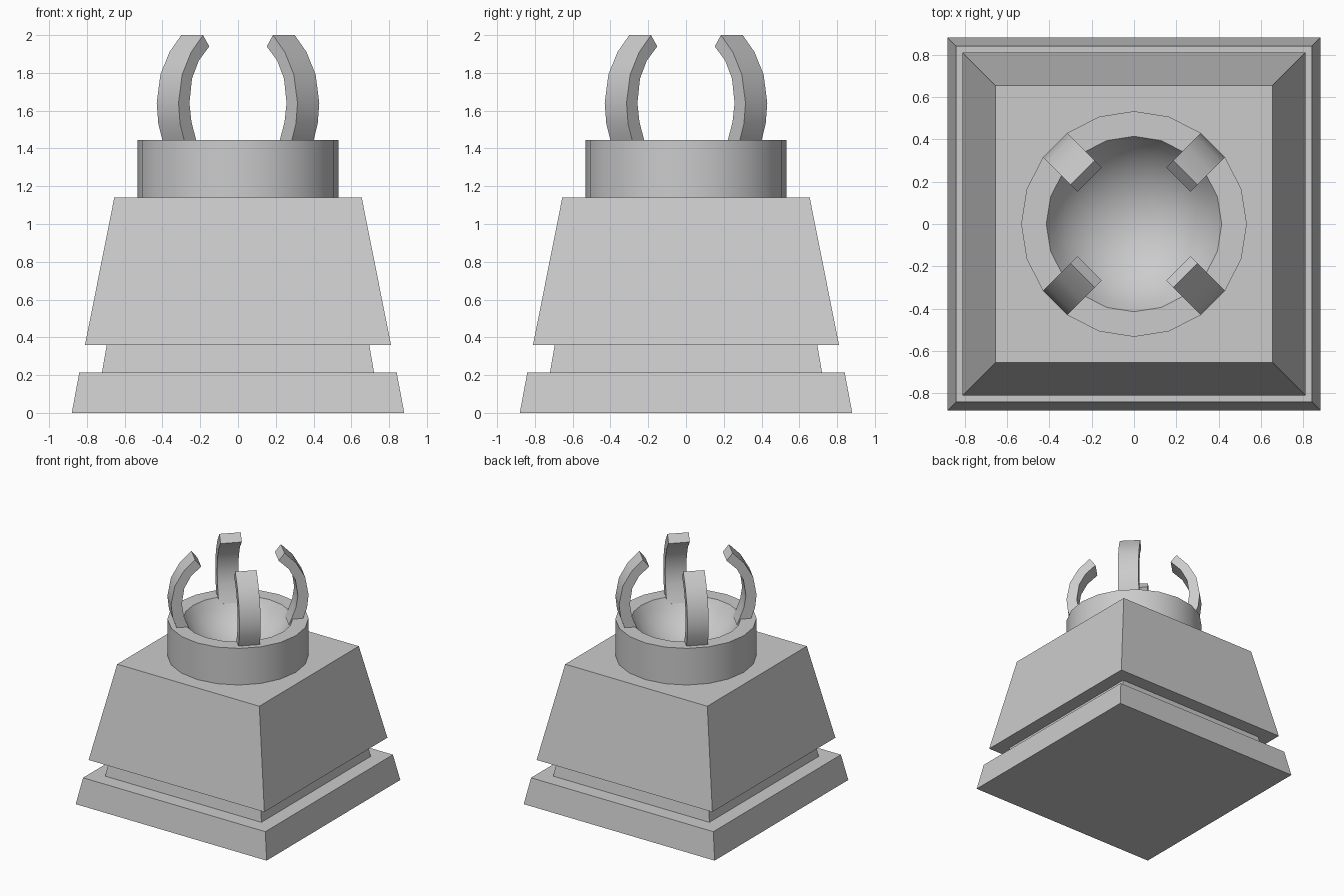
import bpy, bmesh, math
from mathutils import Matrix

if "Cube" in bpy.data.objects:
    bpy.data.objects.remove(bpy.data.objects["Cube"])


def finish(name, bm, smooth=False):
    bmesh.ops.recalc_face_normals(bm, faces=bm.faces[:])
    mesh = bpy.data.meshes.new(name)
    bm.to_mesh(mesh)
    bm.free()
    obj = bpy.data.objects.new(name, mesh)
    bpy.context.collection.objects.link(obj)
    if smooth:
        bpy.ops.object.select_all(action='DESELECT')
        obj.select_set(True)
        bpy.context.view_layer.objects.active = obj
        bpy.ops.object.shade_smooth_by_angle(angle=math.radians(35))
    return obj


def tapered_block(name, z0, z1, half0, half1):
    bm = bmesh.new()
    bmesh.ops.create_cone(bm, cap_ends=True, segments=4,
                          radius1=half0 * math.sqrt(2), radius2=half1 * math.sqrt(2),
                          depth=z1 - z0,
                          matrix=Matrix.Translation((0, 0, (z0 + z1) / 2))
                          @ Matrix.Rotation(math.pi / 4, 4, 'Z'))
    # square up with the axes whichever way the cone starts
    if max(v.co.x for v in bm.verts) > half0 * 1.2:
        bmesh.ops.rotate(bm, verts=bm.verts[:], matrix=Matrix.Rotation(math.pi / 4, 3, 'Z'))
    return finish(name, bm)


def lathe(name, profile, segments):
    bm = bmesh.new()
    verts = [bm.verts.new((r, 0, z)) for r, z in profile]
    edges = [bm.edges.new(pair) for pair in zip(verts, verts[1:])]
    bmesh.ops.spin(bm, geom=verts + edges, cent=(0, 0, 0), axis=(0, 0, 1),
                   angle=2 * math.pi, steps=segments, use_merge=False)
    bmesh.ops.remove_doubles(bm, verts=bm.verts[:], dist=1e-4)
    return finish(name, bm, True)


def prong(name, angle, outer, inner, width):
    bm = bmesh.new()
    rings = []
    for (ro, zo), (ri, zi) in zip(outer, inner):
        rings.append([bm.verts.new(p) for p in (
            (ro, -width / 2, zo), (ro, width / 2, zo),
            (ri, width / 2, zi), (ri, -width / 2, zi))])
    for a, b in zip(rings, rings[1:]):
        for i in range(4):
            j = (i + 1) % 4
            bm.faces.new((a[i], a[j], b[j], b[i]))
    bm.faces.new(rings[0])
    bm.faces.new(rings[-1])
    bmesh.ops.rotate(bm, verts=bm.verts[:], matrix=Matrix.Rotation(angle, 3, 'Z'))
    return finish(name, bm, True)


# Stepped square pedestal
tapered_block("base_plinth", 0.0, 0.215, 0.88, 0.84)
tapered_block("recessed_band", 0.215, 0.36, 0.72, 0.695)
tapered_block("pedestal_body", 0.36, 1.14, 0.81, 0.655)

# Round collar with a spherical dish
ball_r, ball_z, rim_z = 0.458, 1.64, 1.445
start = math.asin((ball_z - rim_z) / ball_r)
dish = []
for i in range(8):
    t = start + (math.pi / 2 - start) * i / 7
    dish.append((ball_r * math.cos(t), ball_z - ball_r * math.sin(t)))
lathe("dish_collar", [(0, 1.14), (0.533, 1.14), (0.533, rim_z)] + dish, 20)

# Four curved prongs on the diagonals
outer = [(0.455, 1.36), (0.485, 1.445), (0.515, 1.53), (0.527, 1.64),
         (0.50, 1.79), (0.432, 1.91), (0.343, 2.0)]
inner = [(0.375, 1.40), (0.395, 1.445), (0.43, 1.54), (0.445, 1.64),
         (0.426, 1.77), (0.375, 1.865), (0.297, 1.94)]
for i in range(4):
    prong(f"prong_{i + 1}", math.pi / 4 + i * math.pi / 2, outer, inner, 0.163)
